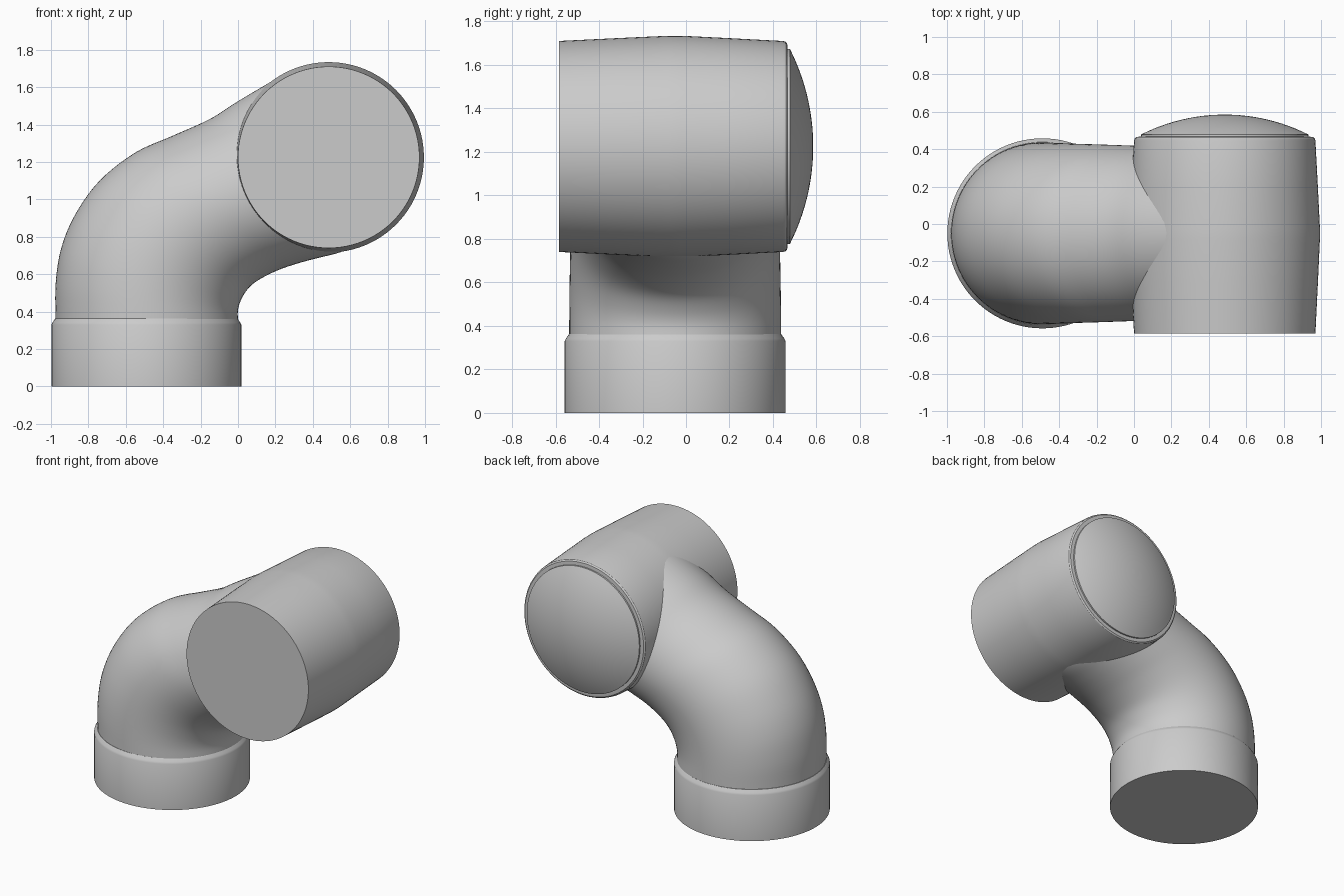
import bpy, bmesh, math
from mathutils import Vector, Matrix

cube = bpy.data.objects.get("Cube")
if cube:
    bpy.data.objects.remove(cube, do_unlink=True)

SEGMENTS = 96
GREY = (0.6, 0.6, 0.6, 1.0)
grey = bpy.data.materials.new("light grey")
grey.use_nodes = True
grey.diffuse_color = GREY
grey.node_tree.nodes["Principled BSDF"].inputs["Base Color"].default_value = GREY


def loft(name, rings, matrix=Matrix(), angle=30):
    """Skin a row of closed rings and cap both ends."""
    bm = bmesh.new()
    loops = [[bm.verts.new(p) for p in ring] for ring in rings]
    for a, b in zip(loops, loops[1:]):
        for i in range(SEGMENTS):
            j = (i + 1) % SEGMENTS
            bm.faces.new((a[i], a[j], b[j], b[i]))
    bm.faces.new(loops[0])
    bm.faces.new(loops[-1])
    bmesh.ops.recalc_face_normals(bm, faces=bm.faces)
    mesh = bpy.data.meshes.new(name)
    bm.to_mesh(mesh)
    bm.free()
    mesh.materials.append(grey)
    obj = bpy.data.objects.new(name, mesh)
    obj.matrix_world = matrix
    bpy.context.collection.objects.link(obj)
    bpy.ops.object.select_all(action='DESELECT')
    obj.select_set(True)
    bpy.context.view_layer.objects.active = obj
    bpy.ops.object.shade_smooth_by_angle(angle=math.radians(angle))
    return obj


def oval(center, u, v):
    """Ring around center with half axes u and v."""
    turns = [math.tau * i / SEGMENTS for i in range(SEGMENTS)]
    return [center + u * math.cos(t) + v * math.sin(t) for t in turns]


def lathe(name, profile, matrix, angle=30):
    """Turn (radius, height) points around the local z axis."""
    loft(name, [oval(Vector((0, 0, h)), Vector((r, 0, 0)), Vector((0, r, 0)))
                for r, h in profile], matrix, angle)


def smooth_path(keys, steps=5):
    """Catmull-Rom curve through the keys."""
    pts = [Vector(k) for k in keys]
    pts = [2 * pts[0] - pts[1]] + pts + [2 * pts[-1] - pts[-2]]
    out = []
    for a, b, c, d in zip(pts, pts[1:], pts[2:], pts[3:]):
        for s in range(steps):
            t = s / steps
            out.append(0.5 * (2 * b + (c - a) * t + (2 * a - 5 * b + 4 * c - d) * t * t
                              + (3 * b - a - 3 * c + d) * t ** 3))
    return out + [pts[-2]]


MID_Y = -0.05

# Upright socket with a chamfered rim
lathe("base_socket", [(0.508, 0), (0.508, 0.33), (0.502, 0.342), (0.488, 0.362), (0.47, 0.365)],
      Matrix.Translation((-0.49, MID_Y, 0)))

# Elbow: outer bend point, inner bend point and half depth of each section
outer = smooth_path([(-0.975, 0.34), (-0.975, 0.55), (-0.945, 0.74), (-0.87, 0.92),
                     (-0.74, 1.10), (-0.55, 1.25), (-0.35, 1.34), (-0.15, 1.43),
                     (0.0, 1.525), (0.22, 1.655)])
inner = smooth_path([(0, 0.34), (0, 0.41), (0.02, 0.47), (0.06, 0.53), (0.12, 0.575),
                     (0.21, 0.62), (0.31, 0.655), (0.42, 0.685), (0.53, 0.712), (0.62, 0.745)])
sections = []
for i, (o, n) in enumerate(zip(outer, inner)):
    t = i / (len(outer) - 1)
    half_depth = 0.487 - 0.04 * t * t
    o, n = (Vector((p[0], MID_Y, p[1])) for p in (o, n))
    sections.append(oval((o + n) / 2, (o - n) / 2, Vector((0, half_depth, 0))))
loft("elbow_pipe", sections)

# Level barrel, slightly swollen in the middle; local z runs to the back
barrel_axis = Matrix.Translation((0.485, 0, 1.225)) @ Matrix.Rotation(-math.pi / 2, 4, 'X')
lathe("cross_barrel", [(0.485, -0.585), (0.498, -0.32), (0.509, -0.08), (0.509, -0.02),
                       (0.498, 0.2), (0.485, 0.445), (0.482, 0.457), (0.473, 0.465),
                       (0.455, 0.467)], barrel_axis)

# Domed end cap set just inside the barrel rim
dome_r, dome_h = 0.448, 0.107
sphere_r = (dome_r ** 2 + dome_h ** 2) / (2 * dome_h)
sweep = math.asin(dome_r / sphere_r)
dome = [(dome_r, 0.45)]
for i in range(13):
    a = sweep * (1 - i / 12.2)
    dome.append((sphere_r * math.sin(a), 0.585 - sphere_r * (1 - math.cos(a))))
lathe("domed_cap", dome, barrel_axis)
